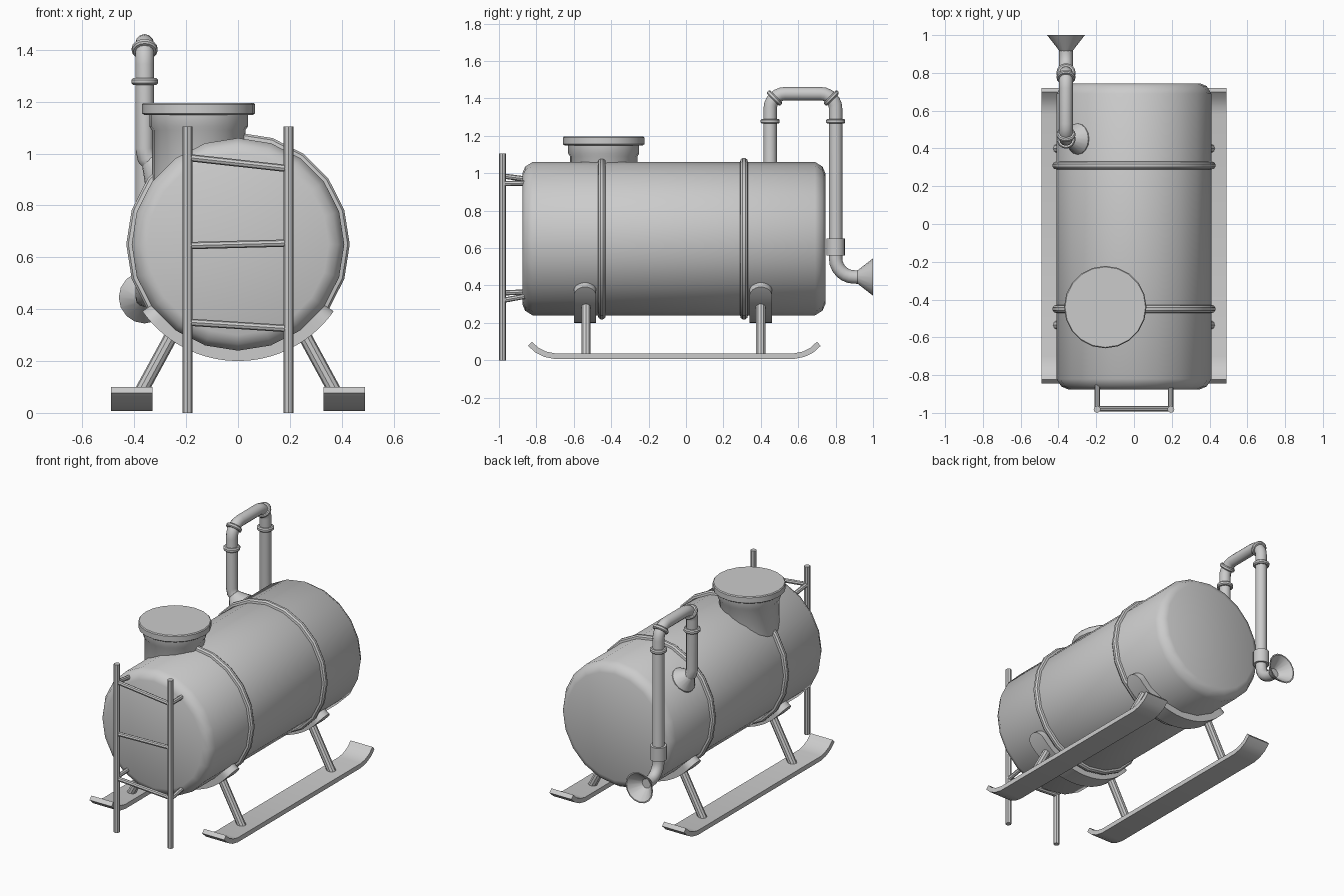
import bpy, bmesh
from math import sin, cos, pi, radians, sqrt
from mathutils import Vector, Quaternion

cube = bpy.data.objects.get("Cube")
if cube:
    bpy.data.objects.remove(cube, do_unlink=True)

GREY = (0.6, 0.6, 0.6, 1)
mat = bpy.data.materials.new("plain grey metal")
mat.use_nodes = True
mat.diffuse_color = GREY
mat.node_tree.nodes["Principled BSDF"].inputs["Base Color"].default_value = GREY

UP = Vector((0, 0, 1))
AXIS_Z = 0.65      # height of the tank axis
TANK_R = 0.41
PIPE_X = -0.36


def loft(name, rings, closed=True):
    """Skin a row of point rings and cap both ends."""
    bm = bmesh.new()
    rows = [[bm.verts.new(p) for p in ring] for ring in rings]
    n = len(rows[0])
    for a, b in zip(rows, rows[1:]):
        for i in range(n):
            j = (i + 1) % n
            bm.faces.new((a[i], a[j], b[j], b[i]))
    bm.faces.new(rows[0])
    bm.faces.new(rows[-1])
    bmesh.ops.recalc_face_normals(bm, faces=bm.faces)
    mesh = bpy.data.meshes.new(name)
    bm.to_mesh(mesh)
    bm.free()
    mesh.materials.append(mat)
    obj = bpy.data.objects.new(name, mesh)
    bpy.context.collection.objects.link(obj)
    bpy.ops.object.select_all(action='DESELECT')
    obj.select_set(True)
    bpy.context.view_layer.objects.active = obj
    bpy.ops.object.shade_smooth_by_angle(angle=radians(35))
    return obj


def circle(centre, r, q, n):
    return [Vector(centre) + q @ Vector((r * cos(2 * pi * i / n), r * sin(2 * pi * i / n), 0))
            for i in range(n)]


def revolve(name, profile, origin, axis=UP, n=20):
    """Turn (radius, distance) pairs around an axis."""
    axis = Vector(axis).normalized()
    q = UP.rotation_difference(axis)
    return loft(name, [circle(Vector(origin) + axis * h, r, q, n) for r, h in profile])


def tube(name, path, r, n=12):
    """Sweep a circle along a path."""
    path = [Vector(p) for p in path]
    q, last, rings = Quaternion(), UP, []
    for i, p in enumerate(path):
        t = (path[min(i + 1, len(path) - 1)] - path[max(i - 1, 0)]).normalized()
        q = last.rotation_difference(t) @ q
        last = t
        rings.append(circle(p, r, q, n))
    return loft(name, rings)


def ring(name, centre, axis, r, width):
    a = Vector(axis).normalized()
    c = 0.25 * width
    return revolve(name, [(r - c, 0), (r, c), (r, width - c), (r - c, width)],
                   Vector(centre) - a * width / 2, a, 16)


def bend(cy, cz, r, start, end, steps=6):
    """Arc of pipe centre points in the side plane."""
    angles = [radians(start + (end - start) * i / steps) for i in range(steps + 1)]
    return [(PIPE_X, cy + r * cos(a), cz + r * sin(a)) for a in angles]


# Tank with rounded ends
revolve("tank", [(0.35, -0.875), (0.385, -0.86), (TANK_R, -0.82),
                 (TANK_R, 0.69), (0.385, 0.73), (0.35, 0.745)],
        (0, 0, AXIS_Z), (0, 1, 0))

# Bands around the tank
for label, y in (("front", -0.45), ("rear", 0.31)):
    prof = [(0.405, -0.022), (0.423, -0.018), (0.431, -0.007),
            (0.431, 0.007), (0.423, 0.018), (0.405, 0.022)]
    revolve(label + "_band", prof, (0, y, AXIS_Z), (0, 1, 0))

# Filling hatch
HATCH = (-0.152, -0.44, 0)
revolve("hatch_neck", [(0.18, 0.86), (0.18, 1.09), (0.19, 1.105), (0.19, 1.16)], HATCH)
revolve("hatch_lid", [(0.208, 1.148), (0.218, 1.155), (0.218, 1.19), (0.213, 1.196)], HATCH)

# Vent pipe rising from the tank and dropping behind it
inward = Vector((0.71, 0, -0.7)).normalized()
foot = Vector((PIPE_X, 0.45, 0.99))
path = [foot + inward * 0.035, foot + inward * 0.01, foot + UP * 0.03]
path += bend(0.53, 1.345, 0.08, 180, 90) + bend(0.72, 1.345, 0.08, 90, 0)
path += bend(0.90, 0.545, 0.10, 180, 270) + [(PIPE_X, 0.925, 0.445)]
tube("vent_pipe", path, 0.036)
revolve("vent_base", [(0.034, 0), (0.082, 0.065), (0.082, 0.09)],
        foot + inward * 0.02, inward, 16)
revolve("outlet_funnel", [(0.034, 0), (0.1, 0.085), (0.092, 0.085), (0.03, 0.012)],
        (PIPE_X, 0.915, 0.445), (0, 1, 0), 16)

# Pipe collars
for label, y, side in (("front", 0.45, 1), ("rear", 0.80, -1)):
    ring(label + "_pipe_ring", (PIPE_X, y, 1.278), UP, 0.051, 0.026)
    ring(label + "_elbow_ring", (PIPE_X, y + side * 0.023, 1.402), (0, side, 1), 0.05, 0.024)
revolve("pipe_sleeve", [(0.05, 0.56), (0.05, 0.65)], (PIPE_X, 0.80, 0), UP, 16)

# Ladder rails and brackets
for label, x in (("left", 0.195), ("right", -0.195)):
    tube(label + "_ladder_rail", [(x, -0.981, 0), (x, -0.981, 1.105)], 0.019, 8)
    drop = 0.02 if x > 0 else -0.02
    for level, z, rise in (("upper", 0.965, -0.008), ("lower", 0.34, 0.016)):
        tube(f"{label}_{level}_ladder_bracket",
             [(x, -0.98, z - drop), (x, -0.84, z - drop / 2 + rise)], 0.014, 8)

# Slightly crooked rungs
for label, right_z, left_z in (("top", 0.985, 0.942), ("middle", 0.645, 0.655), ("bottom", 0.35, 0.325)):
    tube(label + "_rung", [(-0.195, -0.978, right_z), (0.195, -0.978, left_z)], 0.014, 8)

# Curved saddles with rounded ends under the tank
HALF_W, END, STEPS = 0.06, radians(55), 32
for label, y in (("front", -0.54), ("rear", 0.40)):
    rings = []
    for i in range(STEPS + 1):
        a = -END * cos(pi * i / STEPS)
        gap = (END - abs(a)) * 0.45
        w = HALF_W * sqrt(max(0.01, 1 - max(0, 1 - gap / HALF_W) ** 2))
        rings.append([(r * sin(a), y + s * w, AXIS_Z - r * cos(a))
                      for r, s in ((0.40, -1), (0.40, 1), (0.45, 1), (0.45, -1))])
    loft(label + "_saddle", rings)

# Legs and upturned skids on both sides
CURL = [(0.772, 0.088), (0.735, 0.054), (0.69, 0.032), (0.64, 0.022)]
skid_path = [(-y, z) for y, z in CURL] + [(y, z) for y, z in reversed(CURL)]
skid_path = [Vector((0, y - 0.062, z)) for y, z in skid_path]
for label, s in (("left", 1), ("right", -1)):
    for end, y in (("front", -0.535), ("rear", 0.40)):
        tube(f"{label}_{end}_leg", [(s * 0.405, y, 0.025), (s * 0.25, y, 0.31)], 0.026, 10)
    rings = []
    for i, p in enumerate(skid_path):
        t = skid_path[min(i + 1, len(skid_path) - 1)] - skid_path[max(i - 1, 0)]
        up = Vector((0, -t.z, t.y)).normalized() * 0.015
        rings.append([p + up * k + Vector((s * x, 0, 0))
                      for x, k in ((0.33, -1), (0.49, -1), (0.49, 1), (0.33, 1))])
    loft(label + "_skid", rings)
